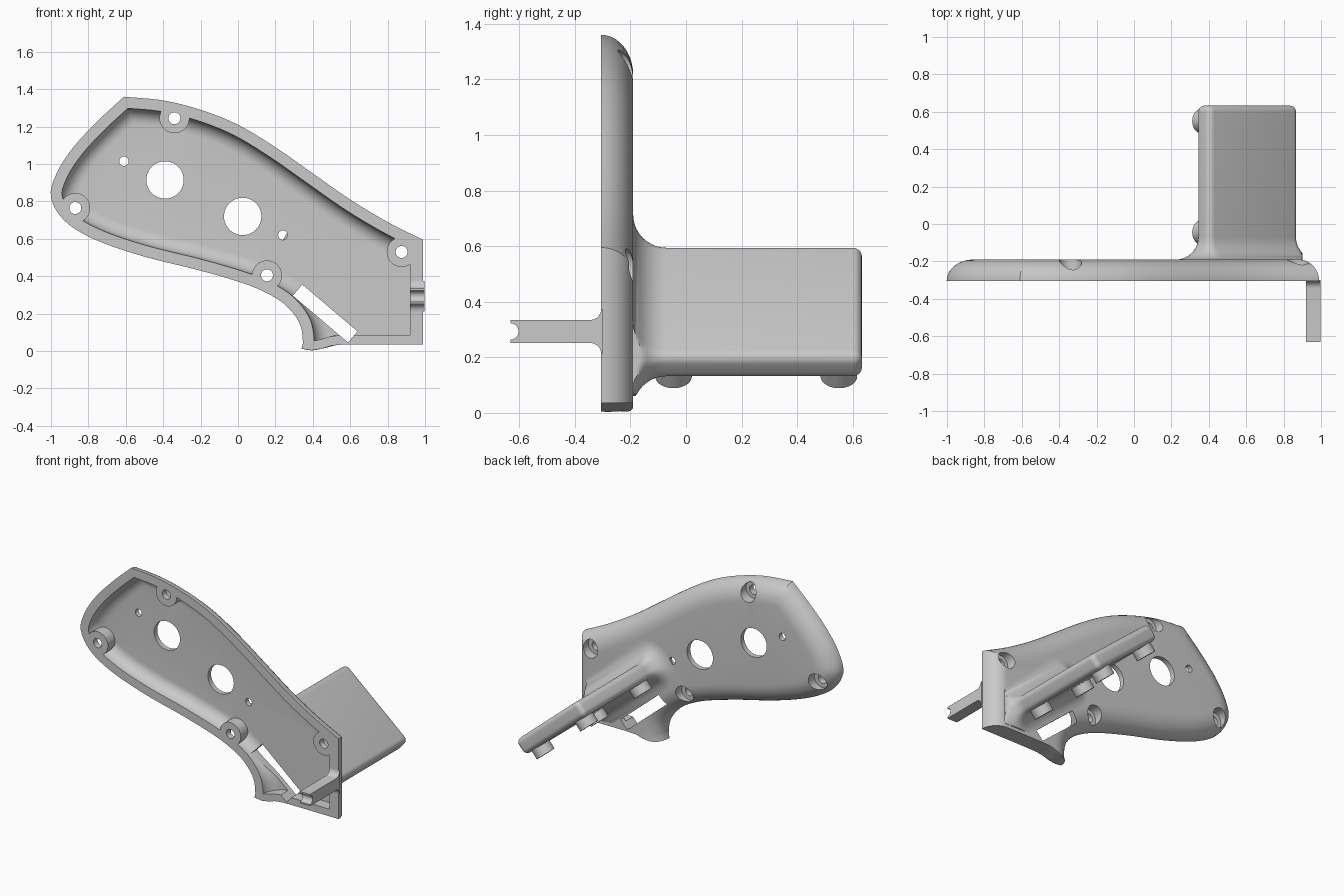
import bpy, bmesh
from math import sin, cos, pi, radians
from mathutils import Vector, Matrix
from mathutils.geometry import intersect_line_line_2d

cube = bpy.data.objects.get("Cube")
if cube:
    bpy.data.objects.remove(cube, do_unlink=True)

grey = bpy.data.materials.new("plain grey")
grey.use_nodes = True
grey.diffuse_color = (0.59, 0.59, 0.59, 1)
grey.node_tree.nodes["Principled BSDF"].inputs["Base Color"].default_value = grey.diffuse_color

FRONT, BACK = -0.305, -0.19


def make(name, bm):
    bmesh.ops.recalc_face_normals(bm, faces=bm.faces)
    mesh = bpy.data.meshes.new(name)
    bm.to_mesh(mesh)
    bm.free()
    mesh.materials.append(grey)
    ob = bpy.data.objects.new(name, mesh)
    bpy.context.collection.objects.link(ob)
    return ob


def loft(name, rings):
    """Skin closed rings of 3D points and cap both ends."""
    bm = bmesh.new()
    rows = [[bm.verts.new(p) for p in ring] for ring in rings]
    n = len(rows[0])
    for a, b in zip(rows, rows[1:]):
        for i in range(n):
            j = (i + 1) % n
            bm.faces.new((a[i], a[j], b[j], b[i]))
    bm.faces.new(rows[0])
    bm.faces.new(rows[-1])
    return make(name, bm)


def cylinder(name, centre, axis, radius, depth):
    bm = bmesh.new()
    turn = Vector(axis).to_track_quat('Z', 'Y').to_matrix().to_4x4()
    bmesh.ops.create_cone(bm, cap_ends=True, segments=40, radius1=radius, radius2=radius,
                          depth=depth, matrix=Matrix.Translation(centre) @ turn)
    return make(name, bm)


def bore(x, z, radius, y0, y1):
    return cylinder("cutter", (x, (y0 + y1) / 2, z), (0, 1, 0), radius, y1 - y0)


def cut(ob, cutters):
    for c in cutters:
        c.hide_render = True
        mod = ob.modifiers.new("cut", 'BOOLEAN')
        mod.operation, mod.solver, mod.object = 'DIFFERENCE', 'EXACT', c
    graph = bpy.context.evaluated_depsgraph_get()
    mesh = bpy.data.meshes.new_from_object(ob.evaluated_get(graph))
    ob.modifiers.clear()
    ob.data = mesh
    for c in cutters:
        bpy.data.objects.remove(c, do_unlink=True)


def spline(pts, steps):
    """Smooth curve through the points."""
    p = [Vector(q) for q in pts]
    p = [2 * p[0] - p[1]] + p + [2 * p[-1] - p[-2]]
    out = []
    for a, b, c, d in zip(p, p[1:], p[2:], p[3:]):
        for k in range(steps):
            t = k / steps
            out.append(0.5 * (2 * b + (c - a) * t + (2 * a - 5 * b + 4 * c - d) * t ** 2
                              + (3 * b - a - 3 * c + d) * t ** 3))
    return out + [p[-2]]


# Outline in x and z, clockwise, as four chains meeting at sharp corners
top = [(-.61, 1.36), (-.4, 1.34), (-.2, 1.29), (0, 1.21), (.2, 1.09), (.4, .95),
       (.6, .81), (.8, .69), (.99, .595)]
end = [(.99, .595), (.99, .035)]
bottom = [(.99, .035), (.56, .035), (.48, .02), (.4, .004), (.34, .012)]
lower = [(.34, .012), (.347, .05), (.333, .14), (.28, .22), (.2, .285), (.05, .355),
         (-.2, .43), (-.5, .505), (-.75, .59), (-.92, .69), (-1, .82), (-.97, .95),
         (-.88, 1.09), (-.75, 1.23), (-.61, 1.36)]
chains = [spline(top, 8), spline(end, 4), spline(bottom, 4), spline(lower, 8)]
counts = [40, 6, 12, 80]


def shift(chain, dist):
    """Parallel curve inside a chain, without folds, lengthened at both ends."""
    out = []
    for i, p in enumerate(chain):
        t = chain[min(i + 1, len(chain) - 1)] - chain[max(i - 1, 0)]
        q = p + Vector((t.y, -t.x)).normalized() * dist
        if min((q - r).length for r in chain) > dist - .003:
            out.append(q)
    head = out[0] + (out[0] - out[1]).normalized() * .06
    tail = out[-1] + (out[-1] - out[-2]).normalized() * .06
    return [head] + out + [tail]


def crossing(a, b):
    """Where the end of curve a meets the start of curve b."""
    for i in range(len(a) - 2, -1, -1):
        for j in range(len(b) - 1):
            hit = intersect_line_line_2d(a[i], a[i + 1], b[j], b[j + 1])
            if hit:
                return i, j, hit


def resample(pts, count):
    gaps = [(b - a).length for a, b in zip(pts, pts[1:])]
    out, i, passed = [], 0, 0
    for k in range(count):
        want = sum(gaps) * k / count
        while passed + gaps[i] < want:
            passed += gaps[i]
            i += 1
        out.append(pts[i].lerp(pts[i + 1], (want - passed) / max(gaps[i], 1e-9)))
    return out


def inset(y, side, end, bottom):
    """Outline moved inwards by a distance for each kind of edge."""
    curves = [shift(c, d) for c, d in zip(chains, (side, end, bottom, side))]
    meets = [crossing(curves[k - 1], curves[k]) for k in range(4)]
    ring = []
    for k, curve in enumerate(curves):
        first, last = meets[k], meets[(k + 1) % 4]
        pts = [first[2]] + curve[first[1] + 1:last[0] + 1] + [last[2]]
        ring += [(p.x, y, p.y) for p in resample(pts, counts[k])]
    return ring


# Half shell with a rounded back
arc = [k / 10 * pi / 2 for k in range(11)]
shell = loft("shell", [inset(FRONT + (BACK - FRONT) * sin(a), .14 * (1 - cos(a)),
                             .11 * (1 - cos(a)), 0) for a in arc])

# Hollow, leaving screw bosses standing in it
screws = [(-.34, 1.245), (-.87, .765), (.155, .405), (.875, .53)]
hollow = loft("hollow", [inset(FRONT - .05, .06, .07, .05)] +
              [inset(FRONT + .08 * sin(a), .06 + .08 * (1 - cos(a)), .07, .05)
               for a in arc])
cut(hollow, [bore(x, z, .08, -.5, 0) for x, z in screws])

# Screw holes, counterbores, round windows and slot
cutters = [hollow]
for x, z in screws:
    cutters += [bore(x, z, .032, -.5, 0), bore(x, z, .06, -.26, .05)]
for x, z, r in ((-.39, .915, .1), (.025, .72, .1), (-.61, 1.015, .025), (.24, .62, .025)):
    cutters.append(bore(x, z, r, -.5, 0))
tilt = radians(40.3)
bm = bmesh.new()
bmesh.ops.create_cube(bm, size=1, matrix=Matrix.Translation((.466, -.25, .201))
                      @ Matrix.Rotation(tilt, 4, 'Y') @ Matrix.Diagonal((.387, .6, .078, 1)))
cutters.append(make("slot", bm))
cut(shell, cutters)

# Tilted plate with a flared root and rounded far edge
along = Vector((cos(tilt), 0, -sin(tilt)))
normal = Vector((sin(tilt), 0, cos(tilt)))
middle = Vector((.605, 0, .363))


def plate_ring(y, grow):
    ring = []
    radius = .036 + grow
    for quarter, (su, sn) in enumerate(((1, 1), (-1, 1), (-1, -1), (1, -1))):
        for k in range(7):
            a = (quarter + k / 6) * pi / 2
            p = middle + along * (su * .278 + radius * cos(a)) \
                + normal * (sn * .02 + radius * sin(a))
            ring.append((min(p.x, .9), y, max(p.z, .06)))
    return ring


flare = .12
rings = [plate_ring(BACK - .01, flare)]
rings += [plate_ring(BACK + flare * (1 - cos(a)), flare * (1 - sin(a))) for a in arc]
rings += [plate_ring(.6 + .033 * sin(a), -.033 * (1 - cos(a))) for a in arc[::2]]
plate = loft("tilted_plate", rings)

# Four pegs below the plate
pegs = []
for y in (-.045, .55):
    for s in (-.22, .22):
        centre = middle + along * s - normal * .08 + Vector((0, y, 0))
        pegs.append(cylinder("plate_peg", centre, normal, .066, .074))

# Front tab with filleted root and a round notch in its tip
half, mid, tip = .041, .293, -.632
side = [(FRONT + .005, half + .04)]
side += [(FRONT - .04 + .04 * cos(a), half + .04 * (1 - sin(a))) for a in arc[::2]]
side += [(tip, half)]
notch = [(tip + .03 * sin(k * pi / 8), .03 * cos(k * pi / 8)) for k in range(9)]
profile = side + notch + [(y, -z) for y, z in reversed(side)]
tab = loft("front_tab", [[(x, y, mid + z) for y, z in profile] for x in (.92, .998)])

# Smooth shading with sharp creases
bpy.ops.object.select_all(action='DESELECT')
for ob in [shell, plate, tab] + pegs:
    ob.select_set(True)
bpy.context.view_layer.objects.active = shell
bpy.ops.object.shade_smooth_by_angle(angle=radians(35))
